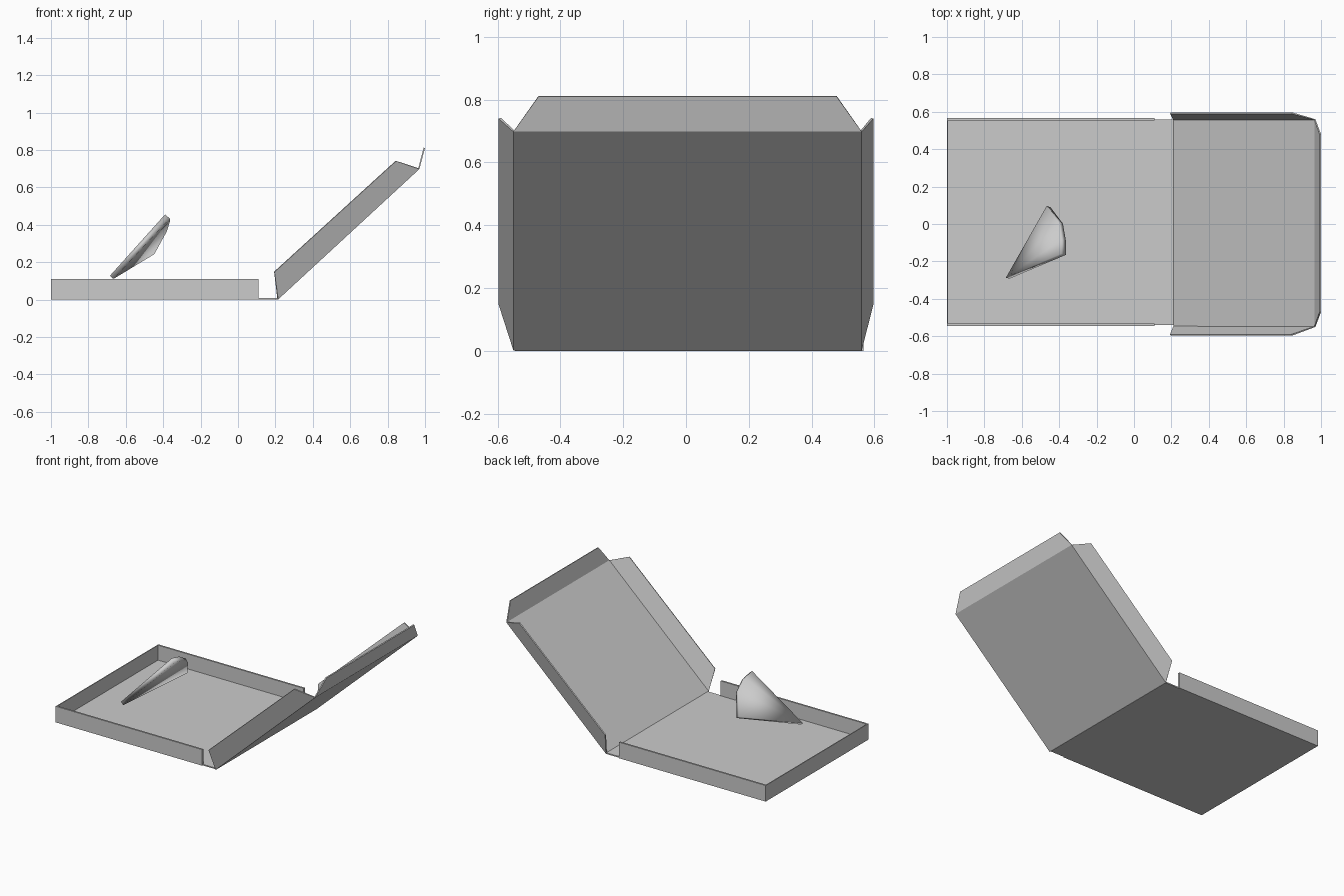
import bpy
from mathutils import Vector

cube = bpy.data.objects.get("Cube")
if cube:
    bpy.data.objects.remove(cube, do_unlink=True)

GREY = (0.6, 0.6, 0.6, 1)
card = bpy.data.materials.new("plain_grey")
card.use_nodes = True
card.diffuse_color = GREY
card.node_tree.nodes["Principled BSDF"].inputs["Base Color"].default_value = GREY


def make(name, verts, faces):
    mesh = bpy.data.meshes.new(name)
    mesh.from_pydata(verts, [], faces)
    mesh.materials.append(card)
    obj = bpy.data.objects.new(name, mesh)
    bpy.context.collection.objects.link(obj)
    return obj


def box(name, x, y, z):
    bpy.ops.mesh.primitive_cube_add(size=1)
    obj = bpy.context.object
    obj.name = name
    for v in obj.data.vertices:
        v.co = [r[0] if c < 0 else r[1] for r, c in zip((x, y, z), v.co)]
    obj.data.materials.append(card)


# Tray: floor with a hinge strip, and three upright walls
FRONT, BACK, HEIGHT = -0.545, 0.566, 0.11
box("tray_floor", (-1, 0.215), (-0.54, 0.56), (0, 0.008))
box("tray_front_wall", (-1, 0.11), (FRONT, FRONT + 0.012), (0, HEIGHT))
box("tray_back_wall", (-1, 0.11), (BACK - 0.012, BACK), (0, HEIGHT))
box("tray_end_wall", (-1, -0.994), (FRONT, BACK), (0, HEIGHT))

# Lid: sloping panel, two splayed side flaps and a tapered end tab
verts = []
for panel, flap, tab in ((-0.55, -0.597, -0.47), (0.56, 0.597, 0.48)):
    verts += [(0.215, panel, 0.001), (0.97, panel, 0.698),
              (0.195, flap, 0.147), (0.845, flap, 0.74), (1.0, tab, 0.81)]
lid = make("lid", verts, [(0, 5, 6, 1), (0, 1, 3, 2), (5, 7, 8, 6), (1, 6, 9, 4)])
lid.data.validate()
# The outside of the panel faces down
if lid.data.polygons[0].normal.z > 0:
    lid.data.flip_normals()
solid = lid.modifiers.new("card_thickness", "SOLIDIFY")
solid.thickness = 0.008
solid.offset = -1

# Food wedge: tip first, then the curved rim, thicker towards the rim
normal = Vector((-0.74, 0.21, 0.635))
outline = [Vector(p) for p in ((-0.685, -0.287, 0.127), (-0.467, 0.096, 0.26),
                               (-0.402, 0.008, 0.385), (-0.388, -0.083, 0.438),
                               (-0.39, -0.158, 0.455))]
depth = [0.026, 0.027, 0.03, 0.032, 0.034]
n = len(outline)
under = [p - normal * d for p, d in zip(outline, depth)]
faces = [(0, i, i + 1) for i in range(1, n - 1)]
faces += [(n, n + i + 1, n + i) for i in range(1, n - 1)]
faces += [(i, n + i, n + (i + 1) % n, (i + 1) % n) for i in range(n)]
wedge = make("food_wedge", outline + under, faces)
if wedge.data.polygons[0].normal.dot(normal) < 0:
    wedge.data.flip_normals()
wedge.data.shade_smooth()
